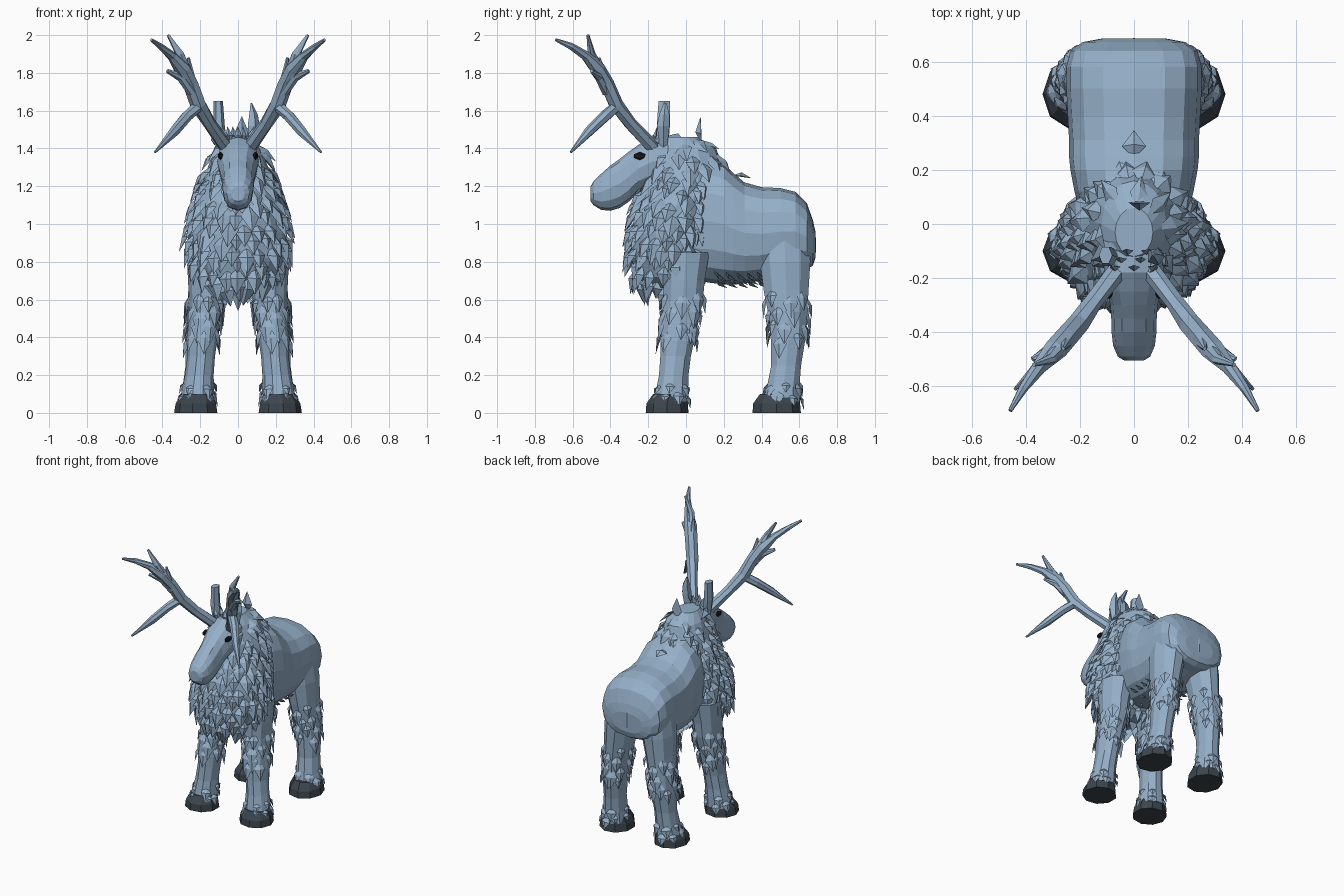
import bpy, bmesh, math, random
from mathutils import Vector

random.seed(7)
if "Cube" in bpy.data.objects:
    bpy.data.objects.remove(bpy.data.objects["Cube"], do_unlink=True)


def material(name, rgb):
    m = bpy.data.materials.new(name)
    m.use_nodes = True
    color = (*rgb, 1)
    m.diffuse_color = color
    m.node_tree.nodes["Principled BSDF"].inputs["Base Color"].default_value = color
    return m


COAT = material("blue grey coat", (0.30, 0.43, 0.58))
HOOF = material("dark hoof", (0.045, 0.06, 0.075))
EYE = material("eye black", (0.01, 0.01, 0.013))


def finish(name, bm, mat, mirror=False):
    bmesh.ops.recalc_face_normals(bm, faces=bm.faces)
    mesh = bpy.data.meshes.new(name)
    bm.to_mesh(mesh)
    bm.free()
    mesh.materials.append(mat)
    ob = bpy.data.objects.new(name, mesh)
    bpy.context.collection.objects.link(ob)
    if mirror:
        ob.modifiers.new("mirror", "MIRROR").use_mirror_merge = False
    return ob


def skin(bm, loops):
    """Bridge rings of points and cap both ends."""
    rows = [[bm.verts.new(p) for p in loop] for loop in loops]
    n = len(rows[0])
    for a, b in zip(rows, rows[1:]):
        for i in range(n):
            j = (i + 1) % n
            bm.faces.new((a[i], a[j], b[j], b[i]))
    bm.faces.new(rows[0])
    bm.faces.new(rows[-1])


def oval(n, boxy=1.0):
    for i in range(n):
        a = math.tau * i / n
        c, s = math.cos(a), math.sin(a)
        yield (math.copysign(abs(c) ** boxy, c), math.copysign(abs(s) ** boxy, s))


def upright(bm, rings, n):
    """Loft through rings of (z, x, y, half width, half depth)."""
    skin(bm, [[(x + rx * c, y + ry * s, z) for c, s in oval(n)] for z, x, y, rx, ry in rings])


def lengthwise(bm, rings, n, boxy):
    """Loft through rings of (y, top, bottom, half width)."""
    skin(bm, [[(w * c, y, (t + b) / 2 + (t - b) / 2 * s) for c, s in oval(n, boxy)]
              for y, t, b, w in rings])


def tube(bm, path, n=7):
    """Knobbly tapering branch through (point, radius) pairs."""
    pts = [Vector(p) for p, r in path]
    loops = []
    for i, (p, r) in enumerate(path):
        d = (pts[min(i + 1, len(pts) - 1)] - pts[max(i - 1, 0)]).normalized()
        u = d.cross(Vector((1, -1, 0))).normalized()
        v = d.cross(u)
        loops.append([pts[i] + (u * c + v * s) * r * random.uniform(0.88, 1.12) for c, s in oval(n)])
    skin(bm, loops)


def tuft(bm, root, out, down, w, l, lift):
    """Pointed, ridged lock of hair."""
    out, down = Vector(out).normalized(), Vector(down).normalized()
    side = down.cross(out).normalized() * w / 2
    root = Vector(root)
    mid = root + down * l * 0.4
    a, b, c, m, t = [bm.verts.new(p) for p in (
        root - out * 0.015, mid - side, mid + side, mid + out * lift,
        root + down * l + out * lift * 0.5)]
    for f in ((a, b, m), (a, m, c), (b, t, m), (c, m, t), (a, c, t, b)):
        bm.faces.new(f)


def ring_at(rings, z):
    for a, b in zip(rings, rings[1:]):
        if b[0] <= z <= a[0]:
            k = (a[0] - z) / (a[0] - b[0])
            return [p + (q - p) * k for p, q in zip(a, b)]
    return rings[-1]


def fur(bm, rings, top, bottom, rows, gap, w, l, lift, flare=0.25):
    """Overlapping rows of tufts hanging from an upright loft."""
    for r in range(rows):
        z = top + (bottom - top) * r / (rows - 1)
        _, _, _, rx, ry = ring_at(rings, z)
        n = max(6, int(math.pi * (rx + ry) / gap))
        for i in range(n):
            a = math.tau * (i + 0.5 * (r % 2) + random.uniform(-0.25, 0.25)) / n
            zz = z + random.uniform(-0.2, 0.2) * l

            def spot(h):
                _, x, y, p, q = ring_at(rings, h)
                return Vector((x + p * math.cos(a), y + q * math.sin(a), h))
            out = Vector((math.cos(a) / rx, math.sin(a) / ry, 0)).normalized()
            slope = (spot(zz - 0.03) - spot(zz) + Vector((0, 0, -0.01))).normalized()
            k = random.uniform(0.8, 1.25)
            tuft(bm, spot(zz), out, slope + out * flare, w * k, l * k, lift)


# Torso
bm = bmesh.new()
lengthwise(bm, [(-0.02, 1.28, 0.72, 0.18), (0.12, 1.34, 0.69, 0.22), (0.2, 1.32, 0.68, 0.235),
                (0.25, 1.27, 0.68, 0.24), (0.31, 1.22, 0.685, 0.24), (0.4, 1.195, 0.7, 0.245),
                (0.5, 1.19, 0.73, 0.25), (0.58, 1.17, 0.75, 0.25), (0.64, 1.11, 0.76, 0.235),
                (0.672, 1.02, 0.78, 0.19), (0.685, 0.96, 0.82, 0.12)], 16, 0.82)
finish("torso", bm, COAT)

# Belly hair, back tuft and tail
bm = bmesh.new()
for i in range(5):
    for x in (-0.14, -0.07, 0, 0.07, 0.14):
        tuft(bm, (x, 0.14 + 0.055 * i, 0.71 + abs(x) * 0.25), (x, 0, -1),
             (x, 0.9, -0.45), 0.07, 0.09, 0.02)
finish("belly_hair", bm, COAT)
bm = bmesh.new()
tuft(bm, (0, 0.665, 1.04), (0, 1, 0), (0, 0.08, -1), 0.07, 0.2, 0.015)
tuft(bm, (0, 0.25, 1.27), (0, 0.4, 1), (0, 1, -0.4), 0.09, 0.1, 0.02)
finish("tail_and_back_tuft", bm, COAT)

# Mane: core volume with layered locks
mane = [(1.46, 0, -0.03, 0.07, 0.09), (1.40, 0, 0, 0.12, 0.16), (1.30, 0, 0.01, 0.16, 0.185),
        (1.20, 0, -0.02, 0.195, 0.2), (1.10, 0, -0.05, 0.23, 0.215), (0.95, 0, -0.08, 0.255, 0.205),
        (0.82, 0, -0.095, 0.245, 0.195), (0.72, 0, -0.1, 0.2, 0.16), (0.66, 0, -0.1, 0.12, 0.11)]
bm = bmesh.new()
upright(bm, mane, 16)
fur(bm, mane, 1.45, 0.72, 13, 0.07, 0.085, 0.13, 0.028)
for x, y, l in ((0, -0.12, 0.14), (-0.06, -0.08, 0.08), (0.06, -0.08, 0.08), (0, -0.18, 0.08)):
    tuft(bm, (x, y, 0.68), (0, -1, 0), (0, 0, -1), 0.07, l, 0.03)
tuft(bm, (0.02, 0.07, 1.42), (0, -1, 0.2), (0, 0.15, 1), 0.08, 0.15, 0.03)
for i in range(7):
    tuft(bm, (-0.06 + 0.02 * i, -0.17 + 0.03 * (i % 3), 1.43), (0, -1, 0.3),
         (0.1 * (i - 3), 0.3, 1), 0.04, 0.09, 0.015)
finish("mane", bm, COAT)

# Head
bm = bmesh.new()
lengthwise(bm, [(-0.505, 1.2, 1.12, 0.035), (-0.49, 1.225, 1.1, 0.06), (-0.45, 1.265, 1.075, 0.077),
                (-0.4, 1.31, 1.07, 0.083), (-0.35, 1.345, 1.085, 0.084), (-0.3, 1.385, 1.12, 0.087),
                (-0.25, 1.42, 1.17, 0.1), (-0.18, 1.46, 1.2, 0.11), (-0.1, 1.46, 1.2, 0.11),
                (0, 1.42, 1.22, 0.09)], 12, 0.9)
finish("head", bm, COAT)

# Eyes
bm = bmesh.new()
bmesh.ops.create_icosphere(bm, subdivisions=1, radius=1)
for v in bm.verts:
    v.co = Vector((0.092 + v.co.x * 0.016, -0.245 + v.co.y * 0.035, 1.36 + v.co.z * 0.022))
finish("eyes", bm, EYE, True)

# Ears: one pointed, one blunt
bm = bmesh.new()
upright(bm, [(1.4, 0.07, -0.12, 0.02, 0.02), (1.52, 0.08, -0.12, 0.035, 0.035),
             (1.58, 0.08, -0.115, 0.025, 0.028), (1.64, 0.07, -0.11, 0.004, 0.008)], 5)
finish("left_ear", bm, COAT)
bm = bmesh.new()
upright(bm, [(1.4, -0.085, -0.12, 0.03, 0.03), (1.52, -0.1, -0.12, 0.03, 0.04),
             (1.65, -0.105, -0.115, 0.025, 0.035)], 6)
finish("right_ear", bm, COAT)

# Antlers: main beam and prongs
bm = bmesh.new()
tube(bm, [((0.06, -0.17, 1.4), 0.036), ((0.15, -0.29, 1.53), 0.035), ((0.21, -0.37, 1.63), 0.042),
          ((0.25, -0.42, 1.74), 0.042), ((0.29, -0.47, 1.82), 0.042), ((0.35, -0.53, 1.89), 0.027),
          ((0.41, -0.61, 1.94), 0.018), ((0.458, -0.69, 1.975), 0.008)])
tube(bm, [((0.2, -0.36, 1.63), 0.03), ((0.27, -0.43, 1.57), 0.031), ((0.34, -0.51, 1.49), 0.026),
          ((0.44, -0.61, 1.38), 0.006)])
tube(bm, [((0.27, -0.45, 1.79), 0.035), ((0.31, -0.5, 1.9), 0.022), ((0.37, -0.52, 2.0), 0.008)])
tube(bm, [((0.24, -0.42, 1.7), 0.028), ((0.3, -0.46, 1.78), 0.026), ((0.375, -0.5, 1.81), 0.01)])
tube(bm, [((0.25, -0.43, 1.76), 0.028), ((0.262, -0.46, 1.88), 0.007)])
finish("antlers", bm, COAT, True)

# Legs with shaggy feathering, and hooves
front = [(0.85, 0.15, 0, 0.12, 0.13), (0.7, 0.165, -0.01, 0.1, 0.115), (0.6, 0.168, -0.015, 0.09, 0.11),
         (0.5, 0.178, -0.03, 0.083, 0.1), (0.38, 0.19, -0.045, 0.08, 0.093),
         (0.3, 0.195, -0.055, 0.073, 0.085), (0.2, 0.205, -0.065, 0.076, 0.082),
         (0.06, 0.217, -0.08, 0.092, 0.095)]
hind = [(0.97, 0.135, 0.52, 0.1, 0.14), (0.8, 0.15, 0.525, 0.11, 0.14), (0.65, 0.168, 0.53, 0.095, 0.125),
        (0.5, 0.185, 0.54, 0.085, 0.105), (0.38, 0.197, 0.54, 0.08, 0.095),
        (0.25, 0.205, 0.53, 0.073, 0.083), (0.14, 0.213, 0.515, 0.08, 0.09),
        (0.06, 0.218, 0.505, 0.092, 0.1)]
for name, rings, y, depth in (("front", front, -0.1, 0.115), ("hind", hind, 0.48, 0.13)):
    bm = bmesh.new()
    upright(bm, rings, 10)
    fur(bm, rings, 0.64, 0.44, 4, 0.085, 0.07, 0.12, 0.014, 0.1)
    fur(bm, rings, 0.17, 0.12, 2, 0.075, 0.06, 0.08, 0.012, 0.15)
    finish(name + "_legs", bm, COAT, True)
    bm = bmesh.new()
    upright(bm, [(0.1, 0.215, y + 0.015, 0.085, depth - 0.025), (0.05, 0.22, y, 0.11, depth - 0.004),
                 (0.0, 0.22, y, 0.118, depth)], 9)
    finish(name + "_hooves", bm, HOOF, True)
